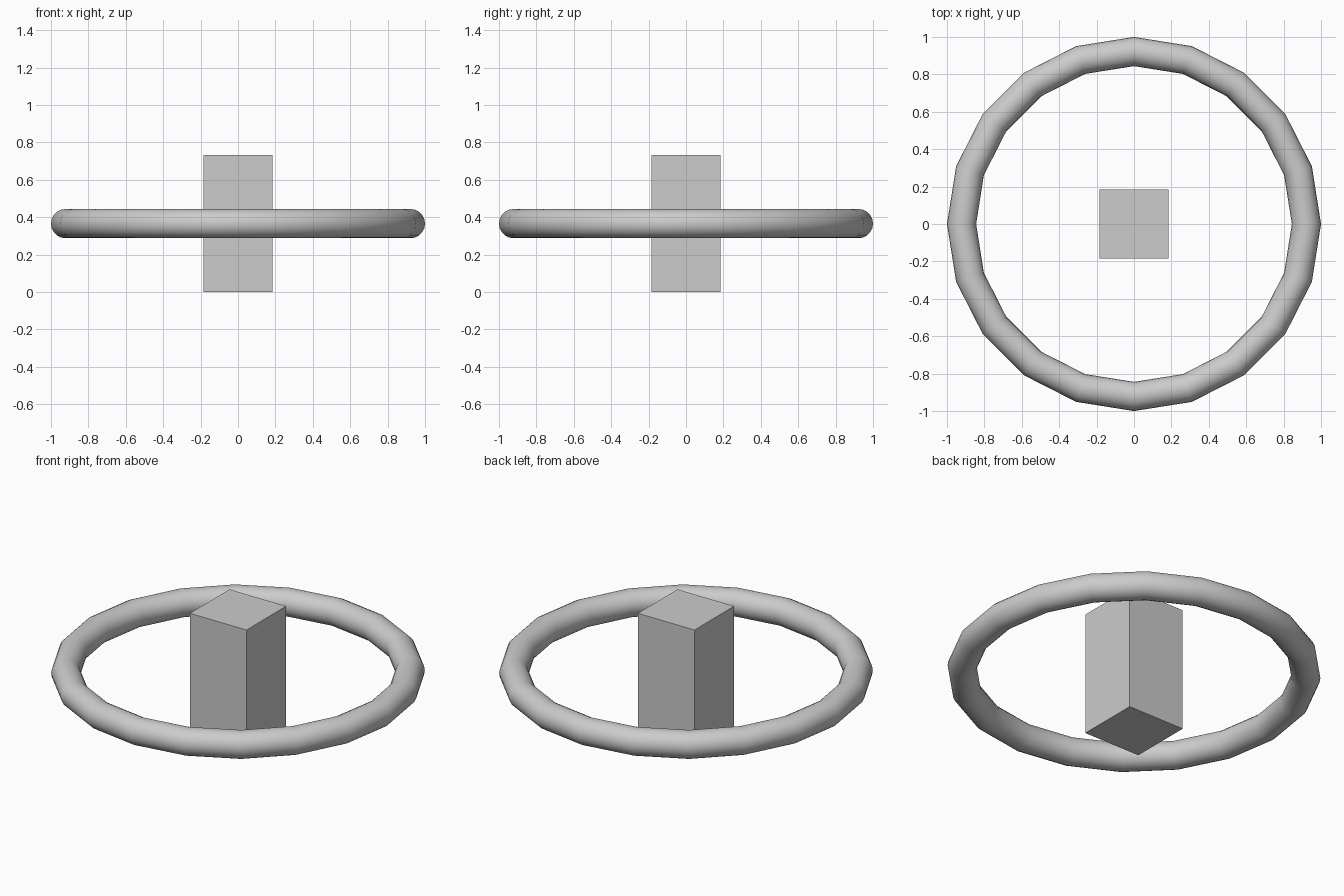
import bpy
import math

if "Cube" in bpy.data.objects:
    bpy.data.objects.remove(bpy.data.objects["Cube"])

CENTRE_Z = 0.366

# Central square post
bpy.ops.mesh.primitive_cube_add(size=1, location=(0, 0, CENTRE_Z))
post = bpy.context.object
post.name = "centre_post"
post.scale = (0.37, 0.37, 2 * CENTRE_Z)
bpy.ops.object.transform_apply(location=False, rotation=False, scale=True)

# Twenty-sided ring with a round section
bpy.ops.mesh.primitive_torus_add(
    major_radius=0.922, minor_radius=0.078,
    major_segments=20, minor_segments=20,
    location=(0, 0, CENTRE_Z))
ring = bpy.context.object
ring.name = "ring"
bpy.ops.object.shade_smooth_by_angle(angle=math.radians(30))
